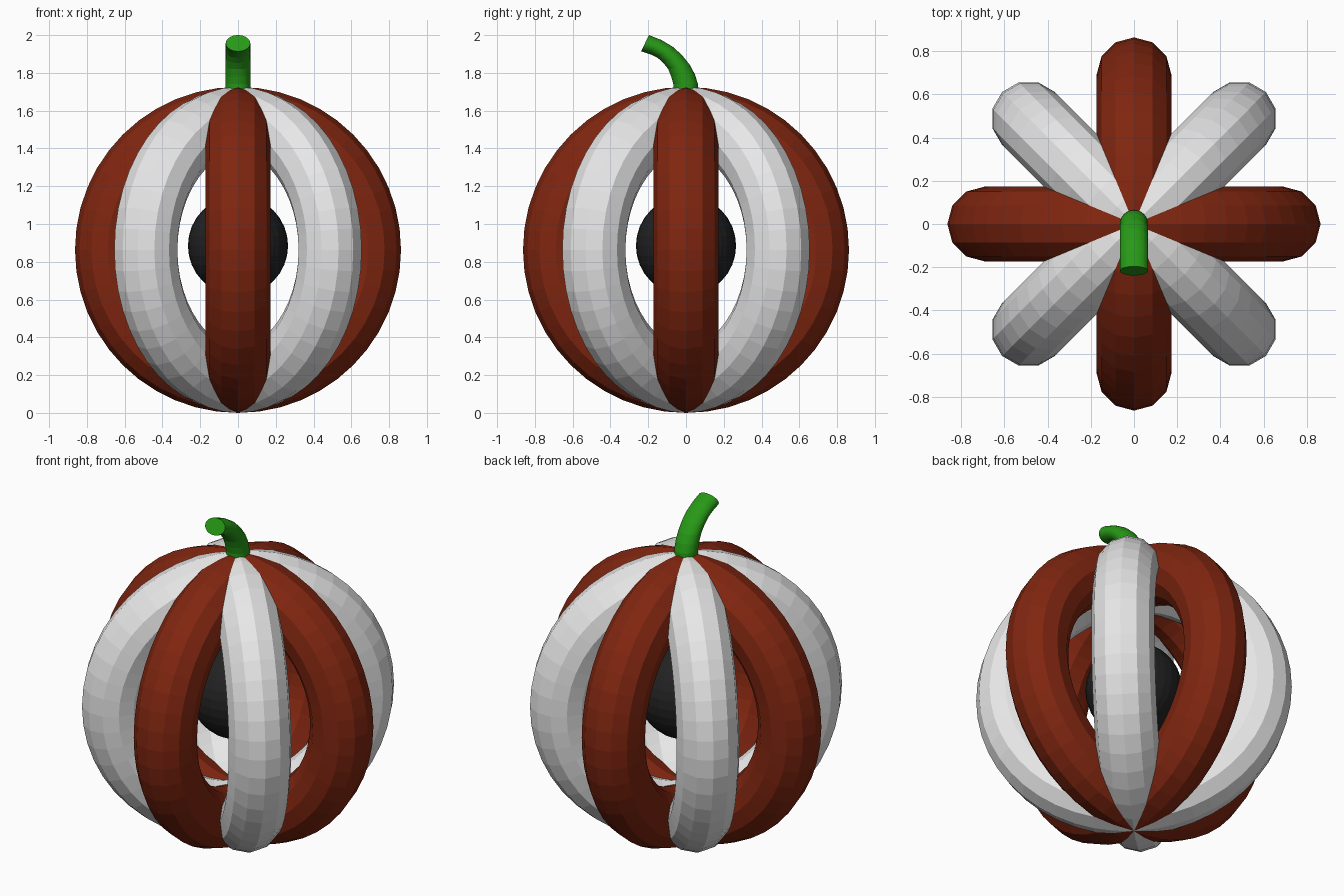
import bpy, bmesh, math
from mathutils import Vector

if "Cube" in bpy.data.objects:
    bpy.data.objects.remove(bpy.data.objects["Cube"])


def material(name, rgb):
    m = bpy.data.materials.new(name)
    m.diffuse_color = (*rgb, 1)
    m.use_nodes = True
    m.node_tree.nodes["Principled BSDF"].inputs["Base Color"].default_value = m.diffuse_color
    return m


RED = material("rust red", (0.215, 0.019, 0.005))
WHITE = material("white", (0.8, 0.8, 0.8))
BLACK = material("black", (0.016, 0.016, 0.016))
GREEN = material("stem green", (0.02, 0.32, 0.008))

MAJOR, MINOR = 0.69, 0.173
MID = MAJOR + MINOR

# Four upright rings crossing at the poles, alternating in colour
for i in range(4):
    bpy.ops.mesh.primitive_torus_add(
        major_radius=MAJOR, minor_radius=MINOR, major_segments=48, minor_segments=12,
        location=(0, 0, MID), rotation=(math.pi / 2, 0, i * math.pi / 4))
    ring = bpy.context.object
    ring.name = f"rib_ring_{i + 1}"
    ring.data.materials.append(WHITE if i % 2 else RED)

# Dark core ball
bpy.ops.mesh.primitive_uv_sphere_add(segments=32, ring_count=16, radius=0.265,
                                     location=(0, 0, 0.885))
core = bpy.context.object
core.name = "core_ball"
core.data.materials.append(BLACK)

# Bent stem: (y, z) of the outer and inner bend, lofted with elliptical sections
outer = [(0.065, 1.70), (0.063, 1.74), (0.048, 1.79), (0.022, 1.84), (-0.02, 1.893),
         (-0.07, 1.938), (-0.13, 1.974), (-0.196, 2.0)]
inner = [(-0.065, 1.70), (-0.067, 1.74), (-0.078, 1.78), (-0.094, 1.82), (-0.12, 1.853),
         (-0.15, 1.88), (-0.19, 1.899), (-0.238, 1.914)]
SIDES = 32
bm = bmesh.new()
loops = []
for (oy, oz), (iy, iz) in zip(outer, inner):
    a, b = Vector((0, oy, oz)), Vector((0, iy, iz))
    centre, half = (a + b) / 2, (a - b) / 2
    loops.append([bm.verts.new(centre + half * math.sin(t) + Vector((0.065 * math.cos(t), 0, 0)))
                  for t in (2 * math.pi * k / SIDES for k in range(SIDES))])
for lo, hi in zip(loops, loops[1:]):
    for k in range(SIDES):
        n = (k + 1) % SIDES
        bm.faces.new((lo[k], lo[n], hi[n], hi[k]))
bm.faces.new(loops[0][::-1])
bm.faces.new(loops[-1])
bmesh.ops.recalc_face_normals(bm, faces=bm.faces)
mesh = bpy.data.meshes.new("stem")
bm.to_mesh(mesh)
bm.free()
mesh.materials.append(GREEN)
bpy.context.collection.objects.link(bpy.data.objects.new("stem", mesh))
